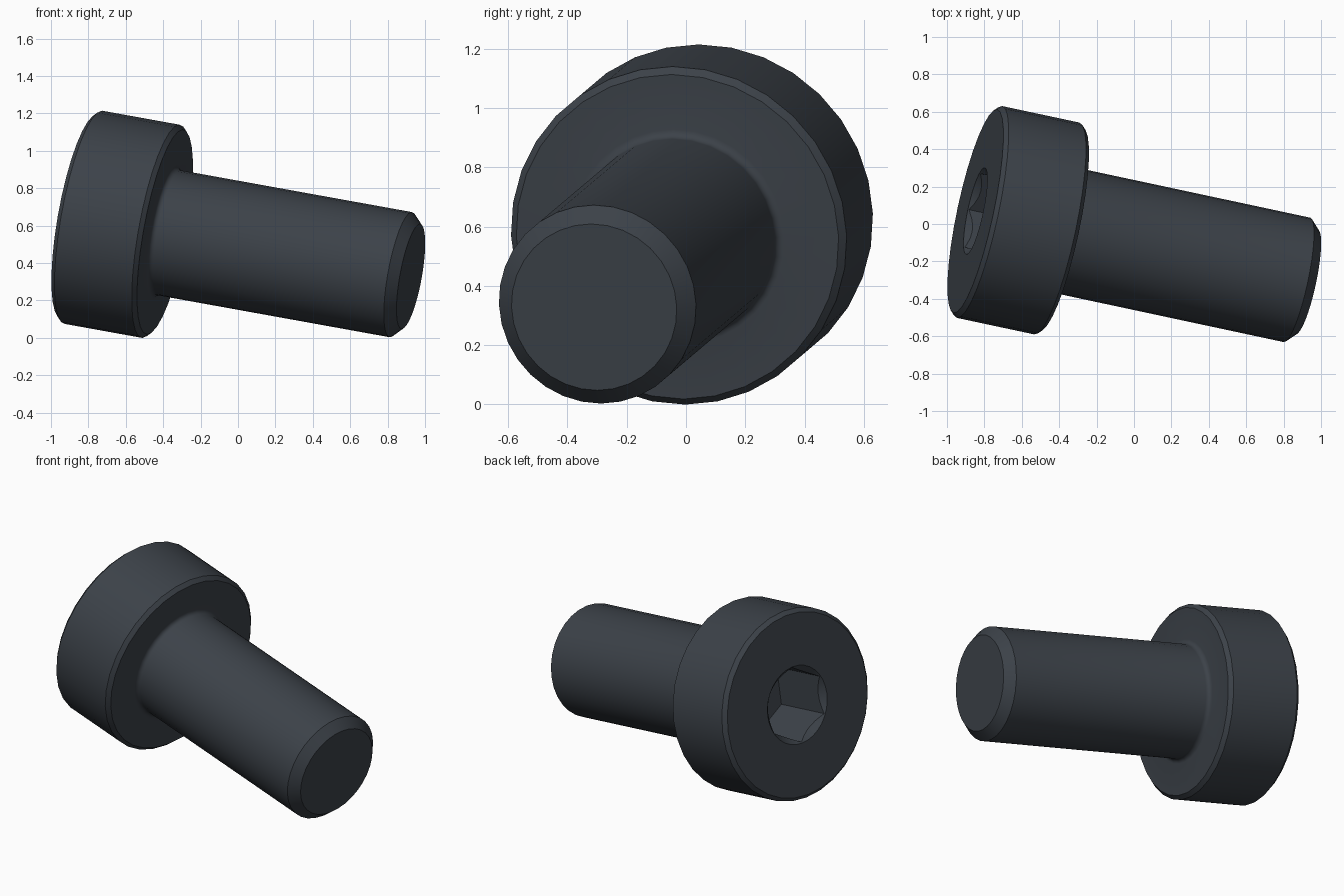
import bpy
import bmesh
import math
from mathutils import Matrix, Vector

SIDES = 32

if "Cube" in bpy.data.objects:
    bpy.data.objects.remove(bpy.data.objects["Cube"], do_unlink=True)

# Dark blackened steel
steel = bpy.data.materials.new("dark_steel")
steel.use_nodes = True
colour = (0.045, 0.054, 0.066, 1.0)
steel.diffuse_color = colour
steel.node_tree.nodes["Principled BSDF"].inputs["Base Color"].default_value = colour

# Local z runs from the tip to the head, local x points downwards
axis = Vector((-0.963, 0.206, 0.174)).normalized()
down = Vector((0, 0, -1))
down = (down - axis * down.dot(axis)).normalized()
side = axis.cross(down)
pose = Matrix((down, side, axis)).transposed().to_4x4()
pose.translation = (0.924, -0.31, 0.328)


def lathe(name, profile, sides):
    """Closed solid turned from (radius, height) points, capped at both ends."""
    bm = bmesh.new()
    rings = []
    for r, z in profile:
        angles = [2 * math.pi * i / sides for i in range(sides)]
        rings.append([bm.verts.new((r * math.cos(a), r * math.sin(a), z)) for a in angles])
    for low, high in zip(rings, rings[1:]):
        for i in range(sides):
            j = (i + 1) % sides
            bm.faces.new((low[i], low[j], high[j], high[i]))
    bm.faces.new(rings[0][::-1])
    bm.faces.new(rings[-1])
    mesh = bpy.data.meshes.new(name)
    bm.to_mesh(mesh)
    bm.free()
    mesh.materials.append(steel)
    obj = bpy.data.objects.new(name, mesh)
    bpy.context.collection.objects.link(obj)
    obj.matrix_world = pose
    return obj


# Shank with chamfered tip, fillet under the head, head with chamfered rims
shank, head, seat, top = 0.34, 0.579, 1.365, 1.84
tip_cut, rim_cut, fillet = 0.055, 0.023, 0.028
profile = [(shank - tip_cut, 0), (shank, tip_cut)]
for i in range(5):
    a = math.pi / 2 * i / 4
    profile.append((shank + fillet * (1 - math.cos(a)), seat - fillet * (1 - math.sin(a))))
profile += [(head - rim_cut, seat), (head, seat + rim_cut),
            (head, top - rim_cut), (head - rim_cut, top)]
bolt = lathe("bolt", profile, SIDES)

# Hexagonal socket with a conical lead-in
socket_r, depth = 0.232, 0.38
cutters = [
    lathe("socket_cutter", [(socket_r, top - depth), (socket_r, top + 0.1)], 6),
    lathe("lead_in_cutter", [(0.12, top - 0.117), (0.257, top + 0.02)], SIDES),
]
bpy.context.view_layer.update()
bpy.ops.object.select_all(action="DESELECT")
bpy.context.view_layer.objects.active = bolt
bolt.select_set(True)
for cutter in cutters:
    mod = bolt.modifiers.new(cutter.name, "BOOLEAN")
    mod.operation = "DIFFERENCE"
    mod.solver = "EXACT"
    mod.object = cutter
    bpy.ops.object.modifier_apply(modifier=mod.name)
for cutter in cutters:
    bpy.data.objects.remove(cutter, do_unlink=True)

bpy.ops.object.shade_smooth_by_angle(angle=math.radians(30))
